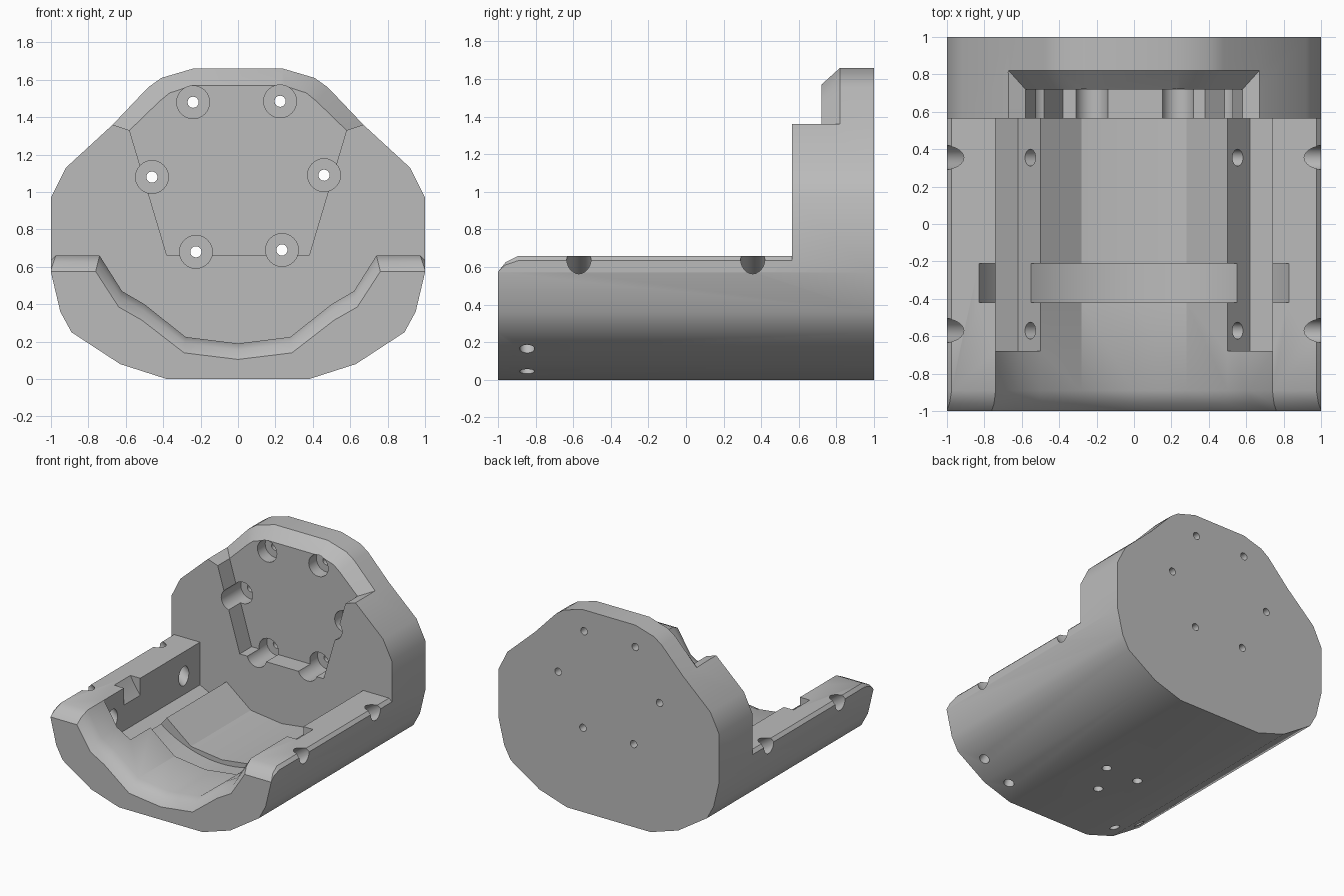
import bpy, bmesh
from mathutils import Vector

if "Cube" in bpy.data.objects:
    bpy.data.objects.remove(bpy.data.objects["Cube"], do_unlink=True)


def mirror(half):
    """Close a right-hand profile with its left-hand mirror image."""
    return half + [(-x, z) for x, z in reversed(half) if x != 0]


def loft(name, rings):
    """Solid through matching (x, z) profiles, each given with its y."""
    bm = bmesh.new()
    loops = [[bm.verts.new((x, y, z)) for x, z in pts] for y, pts in rings]
    n = len(loops[0])
    for a, b in zip(loops, loops[1:]):
        for i in range(n):
            j = (i + 1) % n
            bm.faces.new((a[i], a[j], b[j], b[i]))
    bm.faces.new(loops[0])
    bm.faces.new(loops[-1])
    bmesh.ops.recalc_face_normals(bm, faces=bm.faces)
    return to_object(name, bm)


def rod(name, start, end, radius, sides=24):
    """Cylinder between two points."""
    start, end = Vector(start), Vector(end)
    axis = end - start
    bm = bmesh.new()
    bmesh.ops.create_cone(bm, cap_ends=True, segments=sides, radius1=radius,
                          radius2=radius, depth=axis.length)
    turn = axis.to_track_quat('Z', 'Y').to_matrix()
    bmesh.ops.rotate(bm, matrix=turn, verts=bm.verts)
    bmesh.ops.translate(bm, vec=(start + end) / 2, verts=bm.verts)
    return to_object(name, bm)


def to_object(name, bm):
    mesh = bpy.data.meshes.new(name)
    bm.to_mesh(mesh)
    bm.free()
    obj = bpy.data.objects.new(name, mesh)
    bpy.context.collection.objects.link(obj)
    return obj


def cut(cutter):
    """Subtract a cutter from the body and discard it."""
    cutter.hide_render = True
    mod = body.modifiers.new(cutter.name, 'BOOLEAN')
    mod.operation = 'DIFFERENCE'
    mod.solver = 'EXACT'
    mod.object = cutter
    bpy.context.view_layer.objects.active = body
    bpy.ops.object.modifier_apply(modifier=mod.name)
    bpy.data.objects.remove(cutter, do_unlink=True)


# Faceted body block
crown = [(0.67, 1.36), (0.48, 1.56), (0.41, 1.61), (0.24, 1.66)]
outline = [(0.38, 0), (0.63, 0.08), (0.89, 0.25), (0.95, 0.36), (1, 0.57),
           (1, 0.97), (0.92, 1.13)] + crown
body = loft("cradle_body", [(-1, mirror(outline)), (1, mirror(outline))])

# Open trough with a softened front lip
trough = [(1.2, 2), (1.2, 0.435), (0.975, 0.66), (0.74, 0.66), (0.62, 0.47),
          (0.5, 0.4), (0.28, 0.225), (0, 0.19)]


def lip(drop):
    return mirror([(x * (1 + drop / 3), z - drop) for x, z in trough])


cut(loft("trough_cutter", [(-1.1, lip(0.1)), (-1, lip(0.085)), (-0.96, lip(0.035)),
                           (-0.89, lip(0)), (0.565, lip(0))]))

# Side grooves behind the lip
for s in (-1, 1):
    groove = [(s * x, z) for x, z in
              [(0.74, 0.8), (0.74, 0.31), (0.62, 0.25), (0.5, 0.4), (0.5, 0.8)]]
    cut(loft("groove_cutter", [(-0.68, groove), (0.565, groove)]))

# Curved strap channel across the trough
cut(rod("strap_cutter", (0, -0.42, 1.09), (0, -0.21, 1.09), 0.934, 96))

# Pocket in the back plate, open at the top
pocket = mirror([(0.38, 0.66), (0.58, 1.33), (0.67, 1.36), (1.2, 1.36), (1.2, 2)])
cut(loft("pocket_cutter", [(0.4, pocket), (0.72, pocket)]))

# Bevelled crown of the back plate
outer = [(1.2, 2), (1.2, 1.36)]
inner_edge = mirror(outer + [(0.67, 1.36), (0.58, 1.33), (0.42, 1.485),
                             (0.365, 1.53), (0.24, 1.57)])
outer_edge = mirror(outer + [(0.68, 1.36)] + crown)
cut(loft("crown_cutter", [(0.5, inner_edge), (0.72, inner_edge), (0.82, outer_edge)]))

# Six counterbored mounting holes
for x, z in [(-0.24, 1.48), (0.225, 1.485), (0.46, 1.09),
             (0.235, 0.69), (-0.225, 0.68), (-0.46, 1.08)]:
    cut(rod("counterbore_cutter", (x, 0.4, z), (x, 0.82, z), 0.088))
    cut(rod("screw_cutter", (x, 0.7, z), (x, 1.1, z), 0.03, 16))

for s in (-1, 1):
    # Slanted bolt holes through the side walls
    for y in (-0.57, 0.355):
        cut(rod("bolt_cutter", (s * 1.2, y, 0.784), (s * 0.65, y, 0.399), 0.065))
        cut(rod("bolt_tip_cutter", (s * 0.8, y, 0.504), (s * 0.48, y, 0.28), 0.045))
    # Blind holes in the lower front facets
    for x, z, dx, dz in [(0.76, 0.165, 0.55, -0.84), (0.52, 0.045, 0.3, -0.95)]:
        cut(rod("facet_hole_cutter", (s * (x + dx * 0.1), -0.845, z + dz * 0.1),
                (s * (x - dx * 0.1), -0.845, z - dz * 0.1), 0.04, 16))

# Three blind holes underneath
for x, y in [(-0.15, -0.14), (0.15, -0.14), (0, -0.42)]:
    cut(rod("base_hole_cutter", (x, y, -0.1), (x, y, 0.1), 0.037, 16))

# Plain grey finish
grey = bpy.data.materials.new("grey")
grey.use_nodes = True
colour = (0.5, 0.5, 0.5, 1)
grey.diffuse_color = colour
grey.node_tree.nodes["Principled BSDF"].inputs["Base Color"].default_value = colour
body.data.materials.clear()
body.data.materials.append(grey)
for p in body.data.polygons:
    p.material_index = 0

bpy.ops.object.select_all(action='DESELECT')
body.select_set(True)
bpy.context.view_layer.objects.active = body
bpy.ops.object.shade_smooth_by_angle(angle=0.5)
